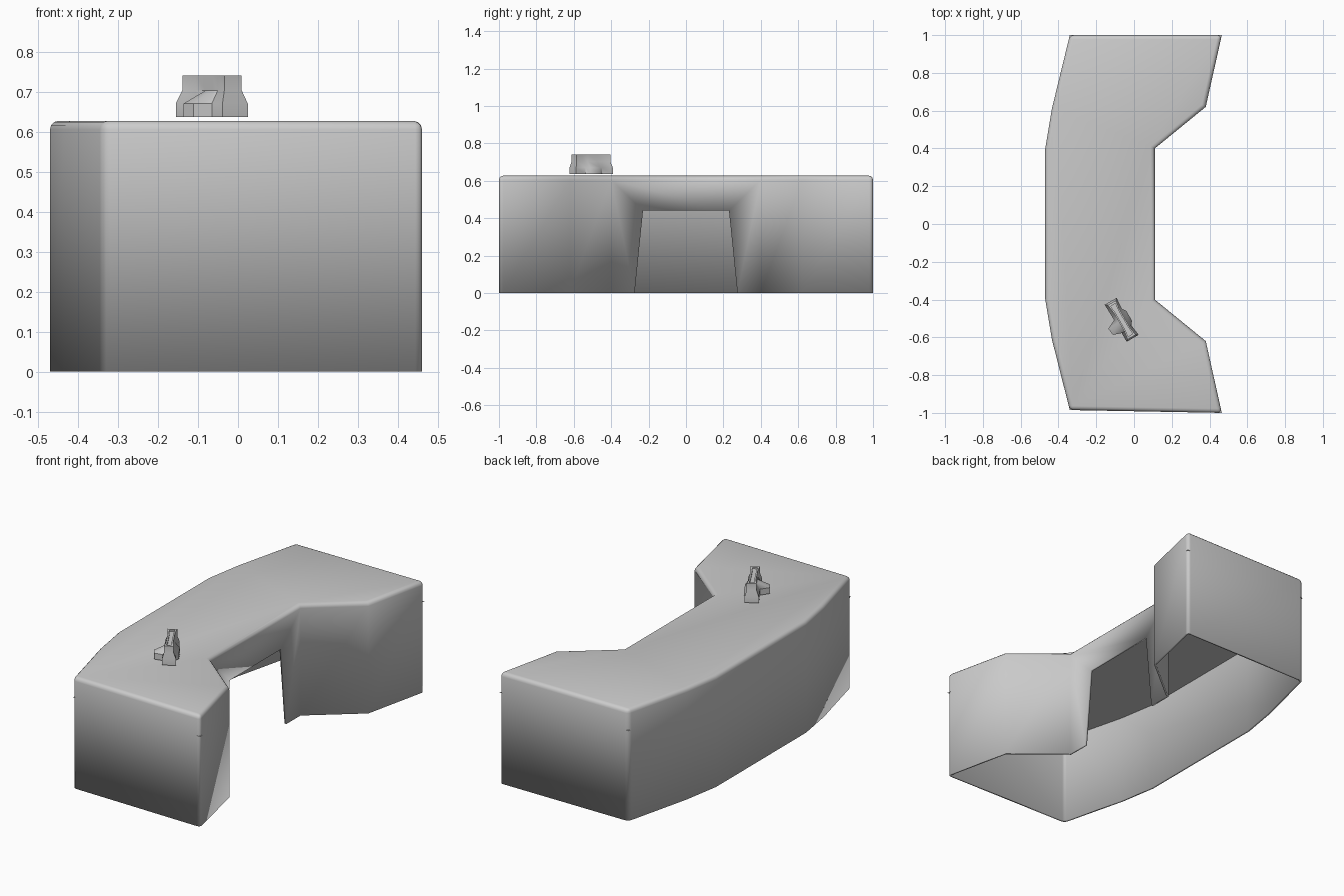
import bpy, bmesh, math
from mathutils import Vector

cube = bpy.data.objects.get("Cube")
if cube:
    bpy.data.objects.remove(cube, do_unlink=True)

TOP = 0.627
GREY = (0.6, 0.6, 0.6, 1)
grey = bpy.data.materials.new("plain_grey")
grey.use_nodes = True
grey.diffuse_color = GREY
grey.node_tree.nodes["Principled BSDF"].inputs["Base Color"].default_value = GREY


def finish(name, bm, angle):
    bmesh.ops.recalc_face_normals(bm, faces=bm.faces)
    mesh = bpy.data.meshes.new(name)
    bm.to_mesh(mesh)
    bm.free()
    mesh.materials.append(grey)
    ob = bpy.data.objects.new(name, mesh)
    bpy.context.collection.objects.link(ob)
    bpy.ops.object.select_all(action='DESELECT')
    ob.select_set(True)
    bpy.context.view_layer.objects.active = ob
    bpy.ops.object.shade_smooth_by_angle(angle=math.radians(angle))
    return ob


def ring(bm, points, z):
    return [bm.verts.new((x, y, z)) for x, y in points]


# Desk plan: half outline from the seating recess round to the bowed wall, mirrored in y
half = [(0.11, 0.4), (0.38, 0.62), (0.465, 1), (-0.34, 1), (-0.435, 0.61), (-0.47, 0.4)]
plan = half + [(x, -y) for x, y in reversed(half)]
plan[half.index((-0.34, 1)) + 5] = (-0.34, -0.985)

# Hollow desk body, open below, with a tapered kneehole in the recess wall
bm = bmesh.new()
low, high = ring(bm, plan, 0), ring(bm, plan, TOP)
n = len(plan)
for i in range(n - 1):
    bm.faces.new((low[i], low[i + 1], high[i + 1], high[i]))
notch = [bm.verts.new((0.11, y, z)) for y, z in
         ((-0.275, 0), (-0.23, 0.44), (0.23, 0.44), (0.275, 0))]
bm.faces.new([low[-1]] + notch + [low[0], high[0], high[-1]])
bm.faces.new(high)
bmesh.ops.recalc_face_normals(bm, faces=bm.faces)
rim = [e for e in bm.edges if all(v.co.z > TOP - 0.01 for v in e.verts)]
corners = [e for e in bm.edges if e not in rim
           and all(abs(v.co.y) > 0.9 for v in e.verts)
           and abs(e.verts[0].co.z - e.verts[1].co.z) > 0.1]
bmesh.ops.bevel(bm, geom=rim + corners, offset=0.022, segments=3, profile=0.5,
                affect='EDGES', clamp_overlap=True)
desk = finish("desk_body", bm, 55)
shell = desk.modifiers.new("wall_thickness", 'SOLIDIFY')
shell.thickness = 0.012
shell.offset = -1

# Underside panel inside the shell
bm = bmesh.new()
panel = bm.faces.new(ring(bm, plan, 0.51))
edge = bmesh.ops.inset_individual(bm, faces=[panel], thickness=0.006)["faces"]
bmesh.ops.delete(bm, geom=edge, context='FACES')
for f in bm.faces:
    if f.normal.z > 0:
        f.normal_flip()
finish("underside_panel", bm, 30)

# Small desk phone: base with one side lump, lofted up to a slim handset
centre = Vector((-0.065, -0.508))
along = Vector((0.5, -0.866))
across = Vector((0.866, 0.5))


def place(u, v):
    p = centre + along * u + across * v
    return p.x, p.y


base = [(-0.115, -0.038), (-0.115, 0.035), (-0.05, 0.03), (-0.03, 0.045), (0.03, 0.045),
        (0.05, 0.03), (0.113, 0.038), (0.113, -0.035), (0.06, -0.035), (0.045, -0.08),
        (0.005, -0.085), (-0.02, -0.035)]
grip = [(-0.105, -0.025), (-0.105, 0.025), (-0.06, 0.018), (-0.03, 0.018), (0.03, 0.018),
        (0.06, 0.018), (0.105, 0.025), (0.105, -0.025), (0.06, -0.018), (0.03, -0.018),
        (0, -0.018), (-0.05, -0.018)]
groove = [(u * 0.88, v * 0.55) for u, v in grip]
bm = bmesh.new()
layers = [ring(bm, [place(*p) for p in shape], z) for shape, z in
          ((base, 0.636), (base, 0.67), (grip, 0.703), (grip, 0.74),
           (groove, 0.74), (groove, 0.732))]
for a, b in zip(layers, layers[1:]):
    for i in range(len(a)):
        j = (i + 1) % len(a)
        bm.faces.new((a[i], a[j], b[j], b[i]))
bm.faces.new(layers[0])
bm.faces.new(layers[-1])
finish("desk_phone", bm, 40)
